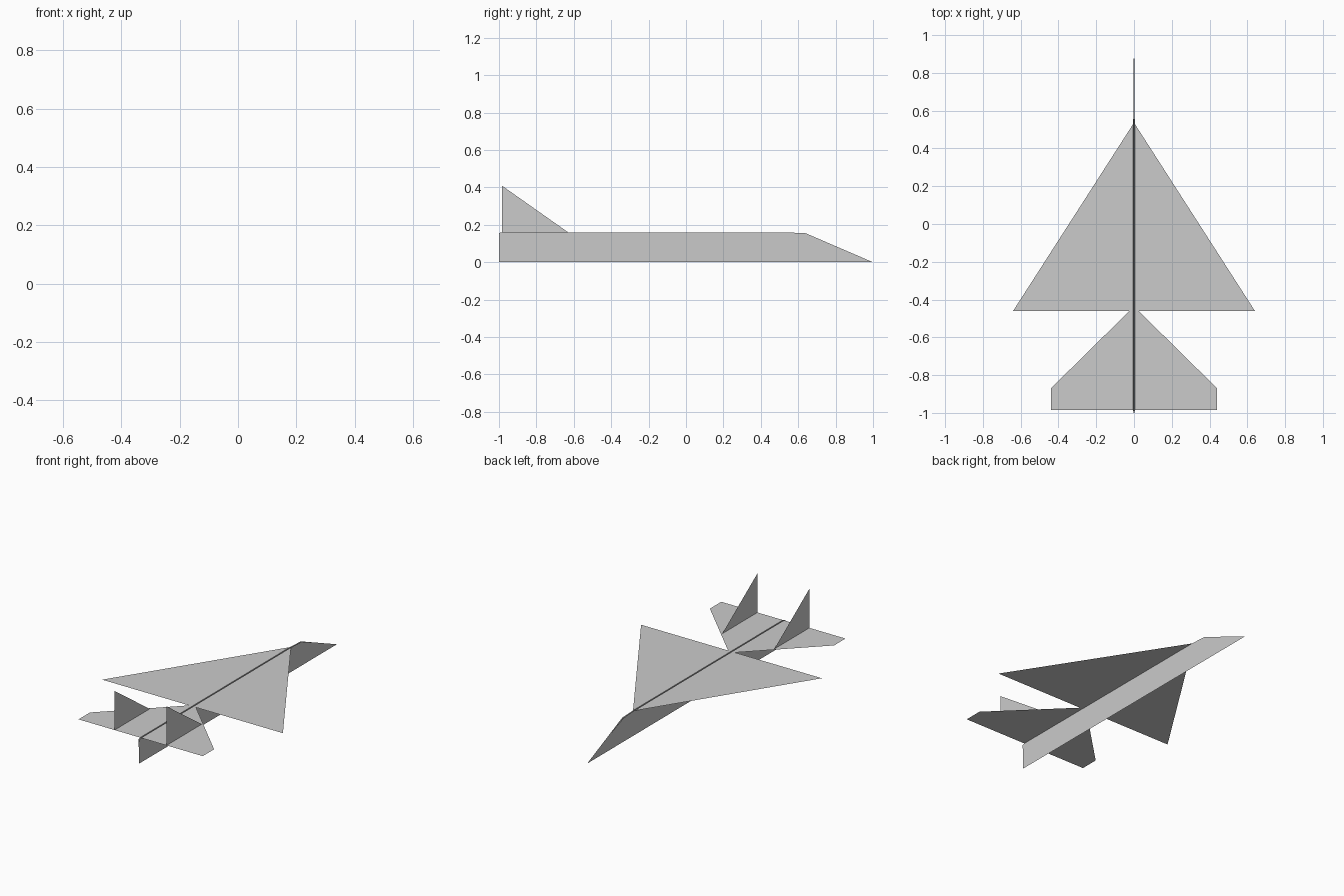
import bpy

if "Cube" in bpy.data.objects:
    bpy.data.objects.remove(bpy.data.objects["Cube"])

GAP = 0.004   # half-width of the slit between the folded halves
TOP = 0.16    # height of the wing sheets


def sheet(name, points):
    """One flat folded sheet on the right side, mirrored to the left."""
    mesh = bpy.data.meshes.new(name)
    mesh.from_pydata(points, [], [range(len(points))])
    obj = bpy.data.objects.new(name, mesh)
    bpy.context.collection.objects.link(obj)
    mirror = obj.modifiers.new("mirror", 'MIRROR')
    mirror.use_mirror_merge = False
    return obj


# Body: narrow V fold, keel at the bottom and open at the top
body = [(-1, 0), (1, 0), (0.64, 0.155), (0.53, TOP), (-0.985, TOP), (-1, 0.156)]
sheet("folded_body", [(GAP * z / TOP, y, z) for y, z in body])

# Main delta wing
wing = [(GAP, 0.53), (GAP, -0.46), (0.64, -0.46)]
sheet("main_wing", [(x, y, TOP) for x, y in reversed(wing)])

# Tail wing with clipped tips
tail = [(GAP, -0.985), (0.44, -0.985), (0.44, -0.87), (0.024, -0.46), (GAP, -0.46)]
sheet("tail_wing", [(x, y, TOP) for x, y in tail])

# Upright fins folded out of the tail wing
fin = [(-0.985, TOP), (-0.63, TOP), (-0.985, 0.41)]
sheet("tail_fin", [(0.184, y, z) for y, z in fin])
